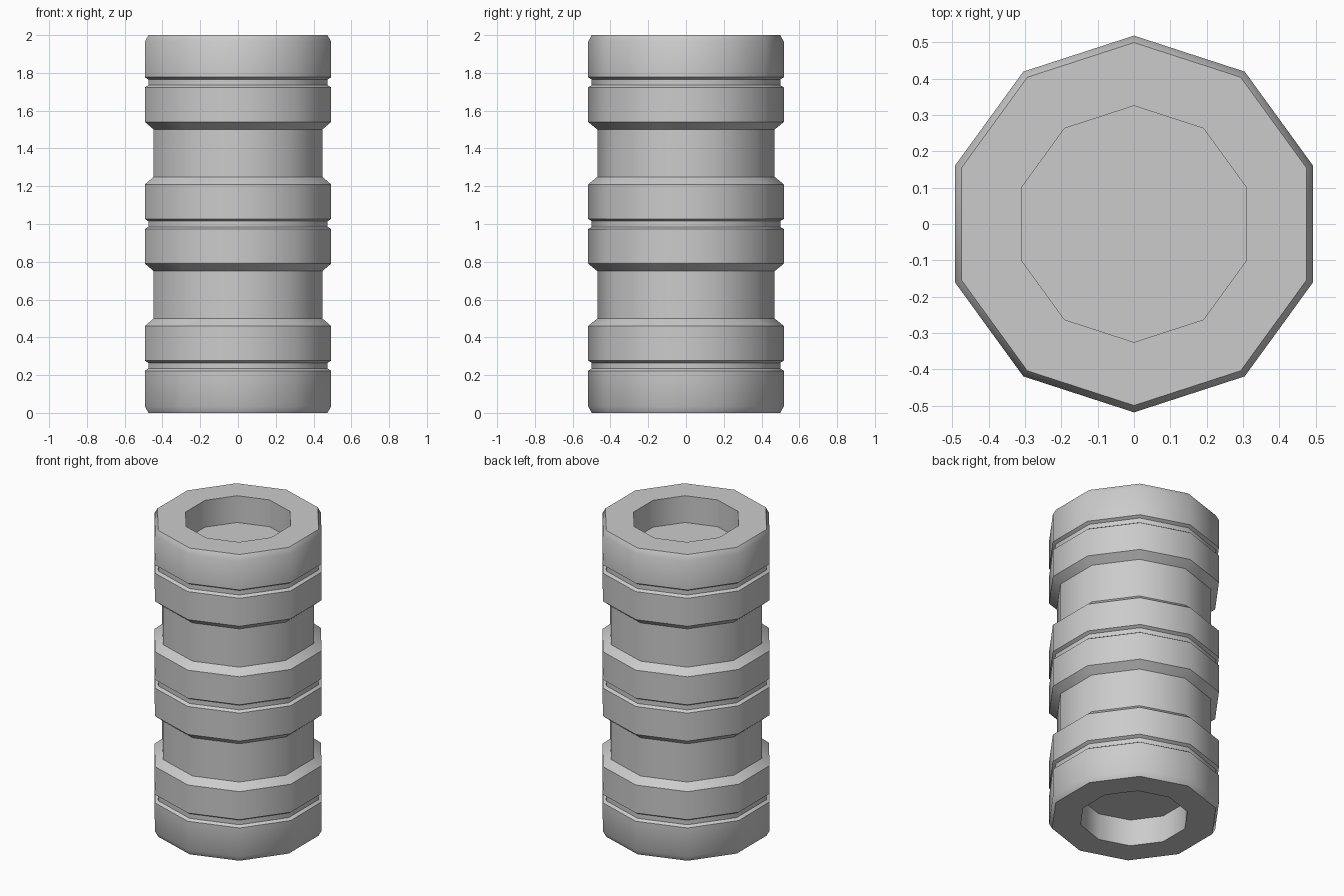
import bpy
import bmesh
import math

cube = bpy.data.objects.get("Cube")
if cube:
    bpy.data.objects.remove(cube, do_unlink=True)

SIDES = 10
R_OUT, R_END, R_GROOVE, R_WAIST, R_HOLE = 0.518, 0.499, 0.499, 0.469, 0.325
HOLE_DEPTH = 0.175

# Plain grey material
grey = bpy.data.materials.new("grey")
grey.use_nodes = True
colour = (0.6, 0.6, 0.6, 1.0)
grey.diffuse_color = colour
grey.node_tree.nodes["Principled BSDF"].inputs["Base Color"].default_value = colour


def band(centre, low_end=False, high_end=False):
    """Half-profile of one thick band with a thin groove around its middle."""
    low = (R_END, 0.25) if low_end else (R_WAIST, 0.25)
    low_lip = 0.215 if low_end else 0.21
    high = (R_END, 0.25) if high_end else (R_WAIST, 0.25)
    high_lip = 0.215 if high_end else 0.21
    return [
        (low[0], centre - low[1]), (R_OUT, centre - low_lip),
        (R_OUT, centre - 0.027), (R_GROOVE, centre - 0.015),
        (R_GROOVE, centre + 0.015), (R_OUT, centre + 0.027),
        (R_OUT, centre + high_lip), (high[0], centre + high[1]),
    ]


# Profile: bottom recess, three bands joined by waists, top recess
profile = [(R_HOLE, HOLE_DEPTH), (R_HOLE, 0.0)]
profile += band(0.25, low_end=True) + band(1.0) + band(1.75, high_end=True)
profile += [(R_HOLE, 2.0), (R_HOLE, 2.0 - HOLE_DEPTH)]

# Ten-sided lathe with a corner on the y axis
bm = bmesh.new()
rings = []
for r, z in profile:
    angles = [math.pi / 2 + math.tau * i / SIDES for i in range(SIDES)]
    rings.append([bm.verts.new((r * math.cos(a), r * math.sin(a), z)) for a in angles])
for a, b in zip(rings, rings[1:]):
    for i in range(SIDES):
        j = (i + 1) % SIDES
        bm.faces.new((a[i], a[j], b[j], b[i]))

# Recess floors
bm.faces.new(list(reversed(rings[0])))
bm.faces.new(rings[-1])
bmesh.ops.recalc_face_normals(bm, faces=bm.faces)

mesh = bpy.data.meshes.new("ribbed_cylinder")
bm.to_mesh(mesh)
bm.free()
mesh.materials.append(grey)
body = bpy.data.objects.new("ribbed_cylinder", mesh)
bpy.context.collection.objects.link(body)

# Smooth around the body, sharp at the grooves and rims
bpy.ops.object.select_all(action="DESELECT")
body.select_set(True)
bpy.context.view_layer.objects.active = body
bpy.ops.object.shade_smooth_by_angle(angle=math.radians(40))
